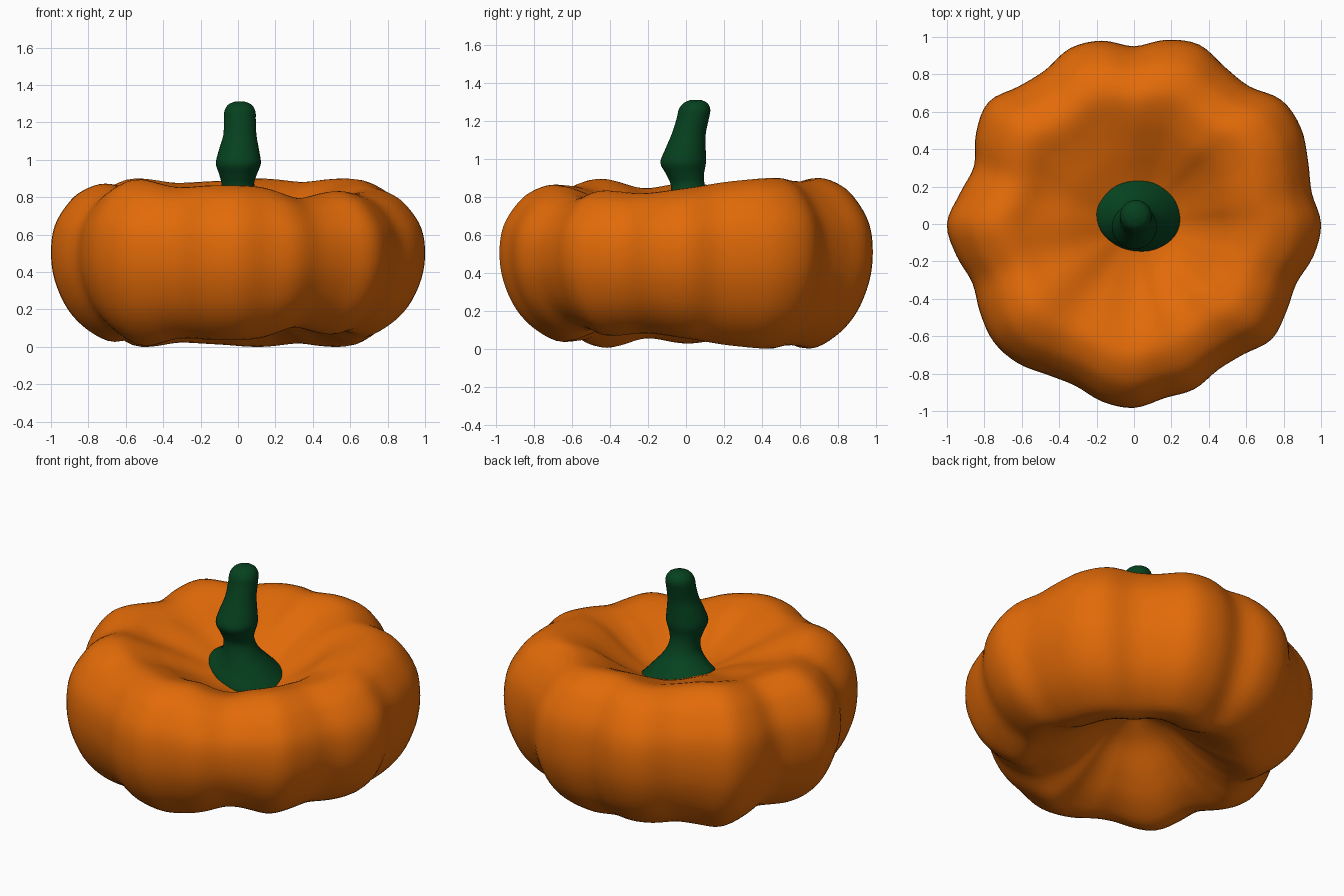
import bpy, bmesh, math
from mathutils import Vector

cube = bpy.data.objects.get("Cube")
if cube:
    bpy.data.objects.remove(cube, do_unlink=True)


def material(name, rgb):
    mat = bpy.data.materials.new(name)
    mat.use_nodes = True
    mat.diffuse_color = (*rgb, 1)
    bsdf = next(n for n in mat.node_tree.nodes if n.type == 'BSDF_PRINCIPLED')
    bsdf.inputs["Base Color"].default_value = (*rgb, 1)
    return mat


def smooth_points(points, steps, cyclic=False):
    """Refine a list of points with a Catmull-Rom spline."""
    pts = [Vector(p) for p in points]
    n = len(pts)
    pick = (lambda i: pts[i % n]) if cyclic else (lambda i: pts[min(max(i, 0), n - 1)])
    out = []
    for i in range(n if cyclic else n - 1):
        a, b, c, d = (pick(i + k) for k in (-1, 0, 1, 2))
        for s in range(steps):
            t = s / steps
            out.append((b * 2 + (c - a) * t + (a * 2 - b * 5 + c * 4 - d) * t**2
                        + (b * 3 - a - c * 3 + d) * t**3) / 2)
    if not cyclic:
        out.append(pts[-1])
    return out


def smooth_values(values, steps):
    return [v.x for v in smooth_points([(value, 0) for value in values], steps, True)]


def loft(name, rings, mat):
    """Skin a stack of closed rings and cap both ends with a pole."""
    bm = bmesh.new()
    loops = [[bm.verts.new(p) for p in ring] for ring in rings]
    low, high = (bm.verts.new(sum((v.co for v in loop), Vector()) / len(loop))
                 for loop in (loops[0], loops[-1]))
    n = len(loops[0])
    for j in range(n):
        k = (j + 1) % n
        for a, b in zip(loops, loops[1:]):
            bm.faces.new((a[j], a[k], b[k], b[j]))
        bm.faces.new((low, loops[0][k], loops[0][j]))
        bm.faces.new((high, loops[-1][j], loops[-1][k]))
    for face in bm.faces:
        face.smooth = True
    mesh = bpy.data.meshes.new(name)
    bm.to_mesh(mesh)
    bm.free()
    mesh.materials.append(mat)
    obj = bpy.data.objects.new(name, mesh)
    bpy.context.collection.objects.link(obj)


orange = material("pumpkin orange", (0.76, 0.145, 0.0025))
green = material("stem green", (0.0018, 0.053, 0.0135))

# Lobed outline: radius every ten degrees, counter-clockwise from +x
lobes = smooth_values([
    1.0, .965, .99, 1.03, 1.03, .96, .97, 1.02, 1.0,
    .95, .995, 1.0, .95, .96, 1.015, .975, .91, .945,
    1.0, .965, .92, .95, .98, .97, .93, .92, .965,
    .983, .945, .94, .9, .91, .96, .94, .925, .975], 4)

# Relative height of the lobes every twenty degrees
heights = smooth_values([
    .88, .96, 1.0, .96, 1.0, .97, .95, 1.0, .9,
    .94, .88, .99, .9, .92, .9, .77, .85, .82], 8)

# Cross-section from the lower hollow, round the side, to the upper hollow
section = smooth_points([
    (.04, .38), (.2, .3), (.35, .17), (.5, .06), (.66, 0), (.8, .065),
    (.91, .185), (.98, .35), (1, .51), (.98, .66), (.91, .785), (.83, .86),
    (.71, .9), (.57, .86), (.42, .775), (.28, .7), (.15, .655), (.04, .64)], 4)
mid = 0.45


def hollow_tilt(x, y):
    """The hollow under the stem rises towards the right."""
    return 0.1 * y - 0.3 * x


def body_ring(radius, z):
    """One ring; the lobes fade towards the middle."""
    fade = min(1, max(0, (radius - .08) / .5))
    ring = []
    for j, (lobe, tall) in enumerate(zip(lobes, heights)):
        angle = math.tau * j / len(lobes)
        r = radius * (.97 + (lobe - .97) * fade)
        x, y = r * math.cos(angle), r * math.sin(angle)
        height = mid + (z - mid) * (1 + (tall - 1) * fade)
        if z > mid:
            height += hollow_tilt(x, y) * (1 - fade**2)**2
        ring.append((x, y, height))
    return ring


loft("pumpkin_body", [body_ring(p.x, p.y) for p in section], orange)

# Stem: height, x radius, y radius, x centre, y centre
stem = smooth_points([
    (.58, .265, .21, .04, .05), (.66, .24, .195, .04, .05),
    (.72, .175, .155, .025, .04), (.79, .11, .11, .01, .02),
    (.86, .087, .09, 0, .01), (.92, .1, .1, 0, -.005),
    (.98, .12, .12, .002, -.015), (1.05, .108, .107, .005, -.003),
    (1.13, .089, .09, .01, .014), (1.21, .085, .085, .01, .035),
    (1.26, .083, .083, .01, .045), (1.295, .062, .062, .01, .05),
    (1.312, .025, .025, .01, .052)], 4)
sides = 40


def stem_ring(z, rx, ry, cx, cy):
    """One ring; the flared foot follows the tilt of the hollow."""
    foot = min(1, max(0, (.86 - z) / .2))
    ring = []
    for j in range(sides):
        angle = math.tau * j / sides
        x, y = cx + rx * math.cos(angle), cy + ry * math.sin(angle)
        ring.append((x, y, z + hollow_tilt(x, y) * foot))
    return ring


loft("stem", [stem_ring(*row) for row in stem], green)
